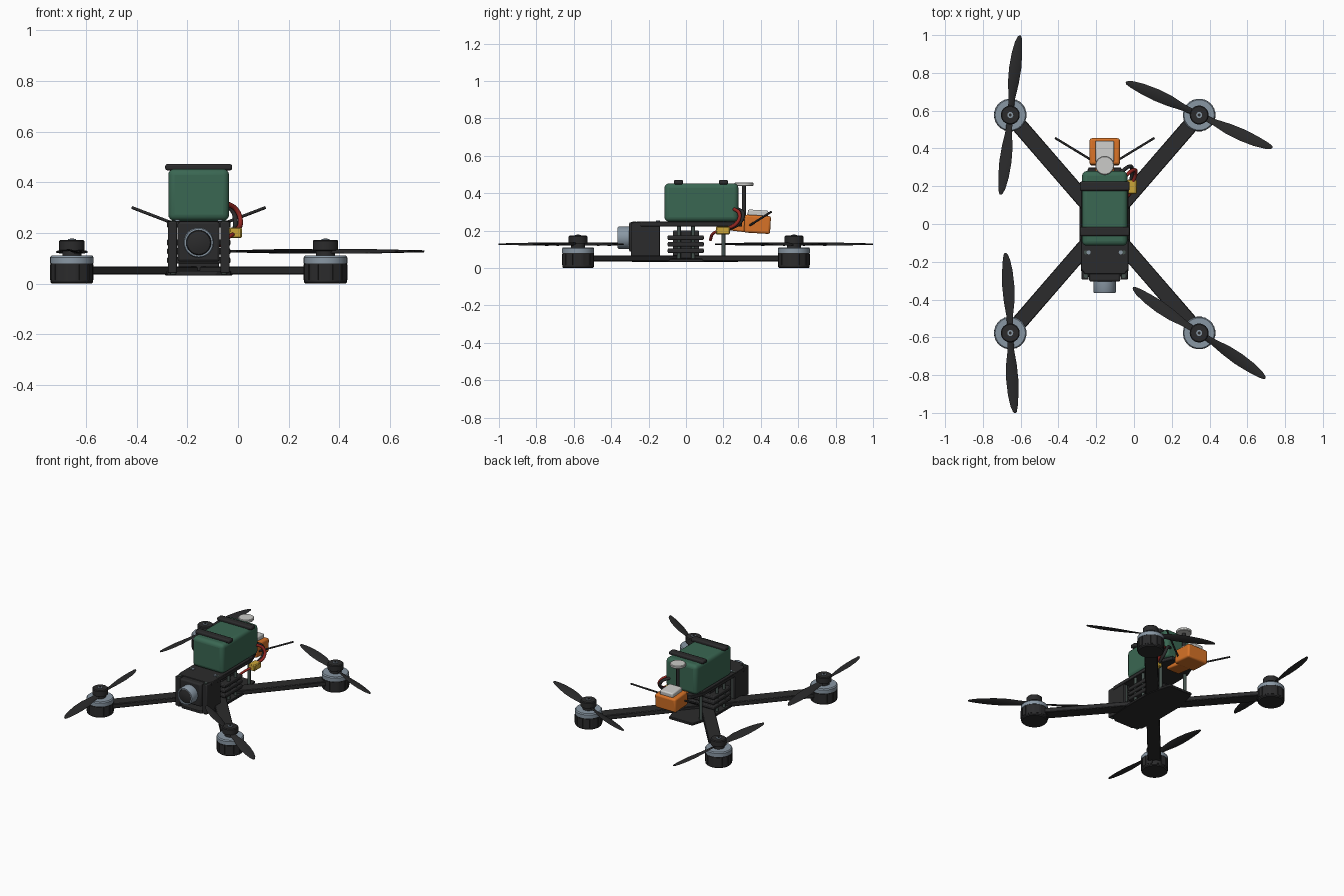
import bpy, bmesh, math
from mathutils import Vector, Matrix

if "Cube" in bpy.data.objects:
    bpy.data.objects.remove(bpy.data.objects["Cube"])

CX = -0.155          # centre line of the fuselage
MOTOR_X, MOTOR_Y = 0.5, 0.577


def material(name, rgb):
    m = bpy.data.materials.new(name)
    m.use_nodes = True
    m.diffuse_color = (*rgb, 1)
    m.node_tree.nodes["Principled BSDF"].inputs["Base Color"].default_value = (*rgb, 1)
    return m


CARBON = material("carbon black", (0.024, 0.024, 0.025))
STEEL = material("motor grey", (0.25, 0.31, 0.37))
GREEN = material("battery green", (0.042, 0.135, 0.085))
ORANGE = material("mount orange", (0.68, 0.17, 0.02))
WHITE = material("antenna white", (0.6, 0.6, 0.58))
YELLOW = material("connector yellow", (0.6, 0.38, 0.04))
RED = material("wire red", (0.3, 0.02, 0.015))
POST = material("standoff grey green", (0.06, 0.085, 0.075))


def finish(name, bm, mat, bevel=0, segments=2):
    bmesh.ops.recalc_face_normals(bm, faces=bm.faces)
    me = bpy.data.meshes.new(name)
    bm.to_mesh(me)
    bm.free()
    ob = bpy.data.objects.new(name, me)
    bpy.context.collection.objects.link(ob)
    me.materials.append(mat)
    if bevel:
        mod = ob.modifiers.new("Bevel", "BEVEL")
        mod.width, mod.segments = bevel, segments
        mod.limit_method = "ANGLE"
    bpy.ops.object.select_all(action="DESELECT")
    ob.select_set(True)
    bpy.context.view_layer.objects.active = ob
    bpy.ops.object.shade_smooth_by_angle(angle=math.radians(35))
    return ob


def box(name, x, y, z, mat, bevel=0.005, segments=2, tilt=0):
    """Box from (min, max) ranges, x measured from the fuselage centre line."""
    bm = bmesh.new()
    size = [b - a for a, b in (x, y, z)]
    mid = Vector([(a + b) / 2 for a, b in (x, y, z)]) + Vector((CX, 0, 0))
    turn = Matrix.Translation(mid) @ Matrix.Rotation(tilt, 4, "X")
    bmesh.ops.create_cube(bm, size=1, matrix=turn @ Matrix.Diagonal((*size, 1)))
    return finish(name, bm, mat, bevel, segments)


def lathe(name, profile, mat, place, steps=32):
    """Spin (radius, height) points round the local z axis."""
    bm = bmesh.new()
    vs = [bm.verts.new((r, 0, h)) for r, h in profile]
    edges = [bm.edges.new(p) for p in zip(vs, vs[1:])]
    bmesh.ops.spin(bm, geom=vs + edges, cent=(0, 0, 0), axis=(0, 0, 1),
                   angle=math.tau, steps=steps)
    bmesh.ops.remove_doubles(bm, verts=bm.verts, dist=1e-5)
    bm.transform(place)
    return finish(name, bm, mat)


def disc(name, r, z0, z1, mat, x, y, steps=32):
    return lathe(name, [(0, z0), (r, z0), (r, z1), (0, z1)], mat,
                 Matrix.Translation((x, y, 0)), steps)


def tube(name, points, r, mat):
    cu = bpy.data.curves.new(name, "CURVE")
    cu.dimensions = "3D"
    cu.bevel_depth, cu.bevel_resolution, cu.use_fill_caps = r, 2, True
    sp = cu.splines.new("BEZIER")
    sp.bezier_points.add(len(points) - 1)
    for bp, (x, y, z) in zip(sp.bezier_points, points):
        bp.co = (x + CX, y, z)
        bp.handle_left_type = bp.handle_right_type = "AUTO"
    cu.materials.append(mat)
    ob = bpy.data.objects.new(name, cu)
    bpy.context.collection.objects.link(ob)


def plate(name, half, z0, z1, mat):
    """Plate extruded from the right half of its outline."""
    bm = bmesh.new()
    pts = half + [(-x, y) for x, y in reversed(half)]
    face = bm.faces.new([bm.verts.new((x + CX, y, z0)) for x, y in pts])
    up = bmesh.ops.extrude_face_region(bm, geom=[face])["geom"]
    bmesh.ops.translate(bm, vec=(0, 0, z1 - z0),
                        verts=[v for v in up if isinstance(v, bmesh.types.BMVert)])
    return finish(name, bm, mat, 0.003, 1)


def propeller(name, x, y, angle, spin):
    """Two twisted, tapered blades lofted from flat oval sections."""
    # radius, chord, sweep, pitch in degrees
    stations = [(0.03, 0.034, 0, 26), (0.09, 0.038, 0, 24), (0.17, 0.060, 0, 17),
                (0.25, 0.066, 0.002, 12), (0.33, 0.056, 0.004, 9),
                (0.39, 0.038, 0.007, 7), (0.418, 0.020, 0.010, 6), (0.425, 0.006, 0.011, 6)]
    bm = bmesh.new()
    for blade in range(2):
        rings = []
        for r, chord, sweep, pitch in stations:
            p = math.radians(pitch) * spin
            ring = []
            for k in range(8):
                a = math.tau * k / 8
                c, t = math.cos(a) * chord / 2, math.sin(a) * 0.004
                v = Vector((r, c * math.cos(p) - t * math.sin(p) - sweep * spin,
                            c * math.sin(p) + t * math.cos(p)))
                v.rotate(Matrix.Rotation(angle + math.pi * blade, 3, "Z"))
                ring.append(bm.verts.new(v + Vector((x, y, 0.128))))
            rings.append(ring)
        for a, b in zip(rings, rings[1:]):
            for k in range(8):
                bm.faces.new((a[k], a[k - 1], b[k - 1], b[k]))
        bm.faces.new(rings[0])
        bm.faces.new(rings[-1])
    finish(name, bm, CARBON)


# Arms, motors and propellers
angles = {(-1, 1): 84.5, (-1, -1): 92, (1, 1): -25.5, (1, -1): -33}
for (sx, sy), deg in angles.items():
    tag = ("rear" if sy > 0 else "front") + ("_left" if sx > 0 else "_right")
    mx, my = CX + sx * MOTOR_X, sy * MOTOR_Y
    arm = box(tag + "_arm", (0, 0.75), (-0.042, 0.042), (0.036, 0.068), CARBON, 0.004, 1)
    arm.data.transform(Matrix.Translation((-CX, 0, 0)))
    arm.rotation_euler.z = math.atan2(sy * MOTOR_Y, sx * MOTOR_X)
    arm.location.x = CX
    at = Matrix.Translation((mx, my, 0))
    lathe(tag + "_motor_base", [(0, 0), (0.078, 0), (0.084, 0.006), (0.084, 0.082), (0, 0.082)],
          CARBON, at)
    lathe(tag + "_motor_bell", [(0, 0.08), (0.086, 0.08), (0.086, 0.104), (0.08, 0.111),
                                (0, 0.111)], STEEL, at)
    lathe(tag + "_prop_hub", [(0, 0.11), (0.037, 0.11), (0.037, 0.13), (0.05, 0.132),
                              (0.05, 0.168), (0.045, 0.173), (0, 0.173)], CARBON, at)
    disc(tag + "_shaft_ring", 0.016, 0.17, 0.177, STEEL, mx, my, 16)
    disc(tag + "_shaft", 0.008, 0.17, 0.179, CARBON, mx, my, 12)
    # Raised ribs round the motor base
    bm = bmesh.new()
    for k in range(12):
        turn = at @ Matrix.Rotation(math.tau * k / 12, 4, "Z")
        bmesh.ops.create_cube(bm, size=1, matrix=turn @ Matrix.Translation((0.083, 0, 0.045))
                              @ Matrix.Diagonal((0.006, 0.03, 0.06, 1)))
    finish(tag + "_motor_ribs", bm, CARBON)
    propeller(tag + "_propeller", mx, my, math.radians(deg), -sx * sy)

# Frame plates and standoffs
plate("bottom_plate", [(0.07, -0.29), (0.125, -0.25), (0.133, -0.1), (0.133, 0.13),
                       (0.09, 0.28)], 0.033, 0.05, CARBON)
plate("top_plate", [(0.105, -0.265), (0.125, -0.24), (0.125, 0.2), (0.085, 0.3)],
      0.222, 0.248, CARBON)
for side, sx in (("left", 1), ("right", -1)):
    for i, y in enumerate((-0.275, -0.15, 0.2)):
        disc(f"{side}_standoff_{i}", 0.011, 0.036, 0.25, POST, CX + sx * 0.1, y, 12)
    for i, y in enumerate((-0.038, 0.038)):
        disc(f"{side}_stack_post_{i}", 0.01, 0.05, 0.222, POST, CX + sx * 0.11, y, 12)
    disc(side + "_plate_screw", 0.011, 0.247, 0.254, STEEL, CX + sx * 0.085, -0.15, 12)
    box(side + "_camera_plate", sorted((sx * 0.086, sx * 0.122)), (-0.295, -0.14),
        (0.042, 0.245), CARBON)
    # Whisker antennas
    tube(side + "_whisker", [(sx * 0.04, 0.32, 0.215), (sx * 0.262, 0.455, 0.3)], 0.006, CARBON)

# Electronics stack
for i, z in enumerate((0.08, 0.115, 0.15)):
    box(f"circuit_board_{i}", (-0.125, 0.125), (-0.098, 0.095), (z, z + 0.025), CARBON, 0.006)
box("stack_core", (-0.08, 0.08), (-0.07, 0.07), (0.05, 0.2), CARBON)

# Camera
box("camera_body", (-0.083, 0.083), (-0.305, -0.14), (0.087, 0.245), CARBON, 0.01)
facing = Matrix.Translation((CX, -0.3, 0.162)) @ Matrix.Rotation(math.pi / 2, 4, "X")
lathe("lens_barrel", [(0, 0), (0.06, 0), (0.06, 0.058), (0.056, 0.065), (0.049, 0.065),
                      (0.049, 0.05), (0, 0.05)], STEEL, facing)
lathe("lens_glass", [(0.049, 0.051), (0.046, 0.058), (0.025, 0.064), (0, 0.066)], CARBON, facing)

# Battery and straps
box("battery", (-0.12, 0.12), (-0.115, 0.28), (0.248, 0.453), GREEN, 0.025, 4)
for name, y in (("front_strap", -0.04), ("rear_strap", 0.2)):
    box(name, (-0.132, 0.132), (y - 0.024, y + 0.024), (0.447, 0.472), CARBON, 0.008, 2)

# Power leads and connector
tube("red_lead", [(0.105, 0.25, 0.32), (0.15, 0.285, 0.29), (0.165, 0.275, 0.245),
                  (0.145, 0.21, 0.205)], 0.01, RED)
tube("black_lead", [(0.08, 0.27, 0.32), (0.132, 0.305, 0.29), (0.145, 0.29, 0.245),
                    (0.135, 0.21, 0.2)], 0.01, CARBON)
tube("red_tail", [(0.145, 0.18, 0.2), (0.12, 0.145, 0.185), (0.08, 0.13, 0.15)], 0.008, RED)
box("connector", (0.12, 0.17), (0.16, 0.235), (0.18, 0.222), YELLOW, 0.005, 1)

# Rear mount, receiver and mast
box("rear_mount", (-0.08, 0.08), (0.312, 0.452), (0.186, 0.282), ORANGE, 0.012, 3, -0.06)
box("mount_neck", (-0.05, 0.05), (0.2, 0.33), (0.198, 0.26), ORANGE, 0.008, 2, -0.12)
box("receiver", (-0.05, 0.05), (0.33, 0.44), (0.275, 0.31), WHITE, 0.008, 2, -0.06)
disc("antenna_mast", 0.011, 0.22, 0.445, CARBON, CX, 0.31, 12)
lathe("antenna_cap", [(0, 0.438), (0.046, 0.438), (0.05, 0.442), (0.05, 0.454), (0.046, 0.458),
                      (0, 0.458)], WHITE, Matrix.Translation((CX, 0.31, 0)))
